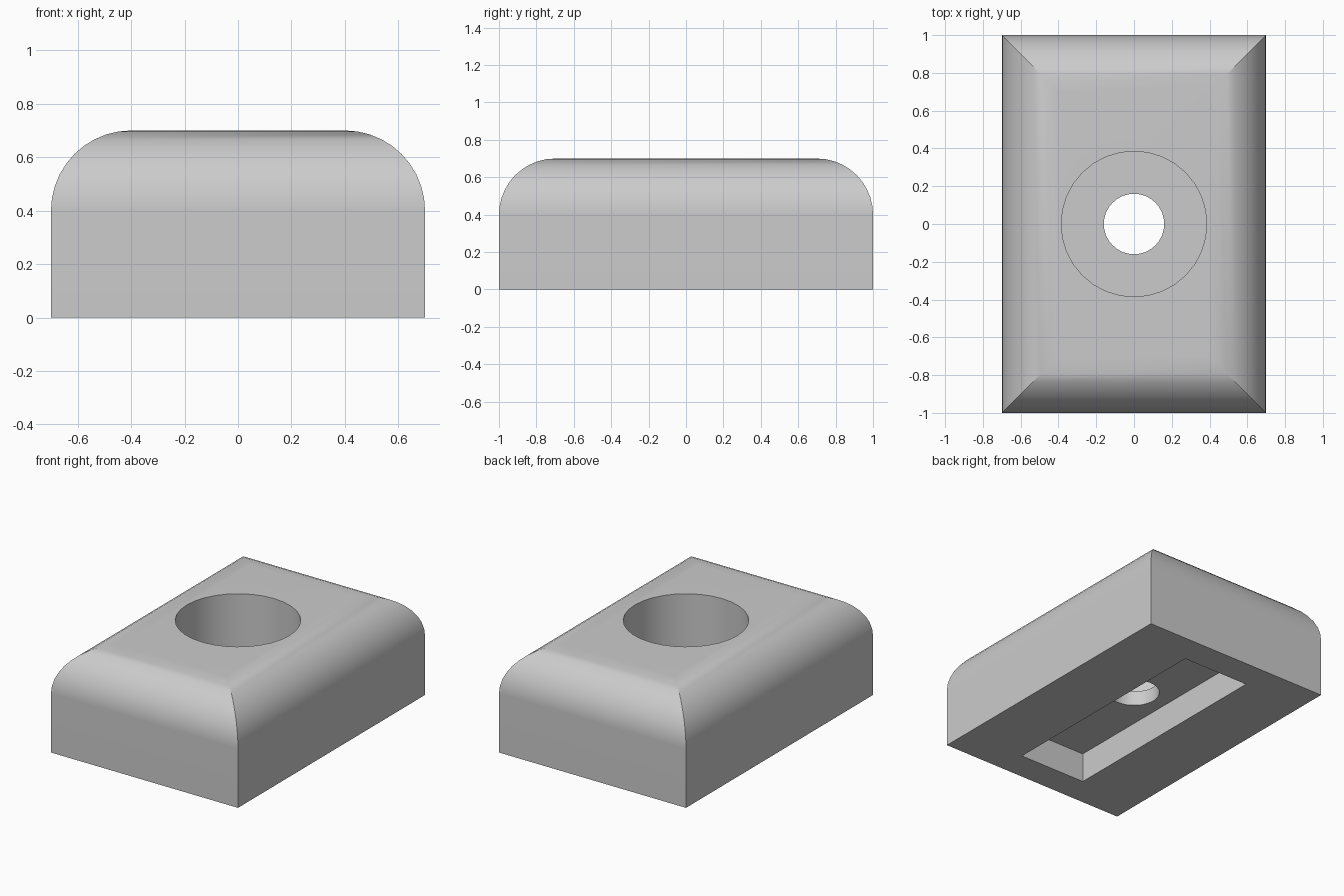
import bpy, bmesh, math

cube = bpy.data.objects.get("Cube")
if cube:
    bpy.data.objects.remove(cube, do_unlink=True)

WIDTH, LENGTH, HEIGHT = 1.4, 2.0, 0.7
ROUND = 0.3
STEPS = 10

grey = bpy.data.materials.new("plain grey")
grey.use_nodes = True
colour = (0.6, 0.6, 0.6, 1)
grey.diffuse_color = colour
grey.node_tree.nodes["Principled BSDF"].inputs["Base Color"].default_value = colour


def make_object(name, bm):
    bmesh.ops.recalc_face_normals(bm, faces=bm.faces)
    mesh = bpy.data.meshes.new(name)
    bm.to_mesh(mesh)
    bm.free()
    mesh.materials.append(grey)
    obj = bpy.data.objects.new(name, mesh)
    bpy.context.collection.objects.link(obj)
    return obj


def cylinder(name, radius, bottom, top):
    bpy.ops.mesh.primitive_cylinder_add(
        vertices=32, radius=radius, depth=top - bottom, location=(0, 0, (bottom + top) / 2))
    obj = bpy.context.object
    obj.name = name
    obj.data.materials.append(grey)
    return obj


def cut(target, cutter):
    bpy.context.view_layer.objects.active = target
    mod = target.modifiers.new("cut", 'BOOLEAN')
    mod.operation = 'DIFFERENCE'
    mod.solver = 'EXACT'
    mod.object = cutter
    bpy.ops.object.modifier_apply(modifier=mod.name)
    bpy.data.objects.remove(cutter, do_unlink=True)


# Block: stacked rectangles following a quarter round, mitred at the corners
levels = [(0, 0)]
for i in range(STEPS + 1):
    a = math.pi / 2 * i / STEPS
    levels.append((ROUND * (1 - math.cos(a)), HEIGHT - ROUND + ROUND * math.sin(a)))

bm = bmesh.new()
rings = []
for inset, z in levels:
    x, y = WIDTH / 2 - inset, LENGTH / 2 - inset
    rings.append([bm.verts.new((sx * x, sy * y, z))
                  for sx, sy in ((-1, -1), (1, -1), (1, 1), (-1, 1))])
for low, high in zip(rings, rings[1:]):
    for i in range(4):
        j = (i + 1) % 4
        bm.faces.new((low[i], low[j], high[j], high[i]))
bm.faces.new(rings[0][::-1])
bm.faces.new(rings[-1])
block = make_object("rounded_block", bm)

# Counterbore from above, slot from below, bolt hole joining them
cut(block, cylinder("counterbore_cutter", 0.385, 0.3, 0.9))
bpy.ops.mesh.primitive_cube_add(size=1, location=(0, 0, 0))
slot = bpy.context.object
slot.name = "slot_cutter"
slot.scale = (0.5, 1.6, 0.4)
slot.data.materials.append(grey)
cut(block, slot)
cut(block, cylinder("bolt_hole_cutter", 0.16, -0.2, 0.9))

# Smooth the rounds and bores, keep the mitres and rims crisp
bpy.ops.object.select_all(action='DESELECT')
block.select_set(True)
bpy.context.view_layer.objects.active = block
bpy.ops.object.shade_smooth_by_angle(angle=math.radians(30))
weighted = block.modifiers.new("even shading", 'WEIGHTED_NORMAL')
weighted.keep_sharp = True
